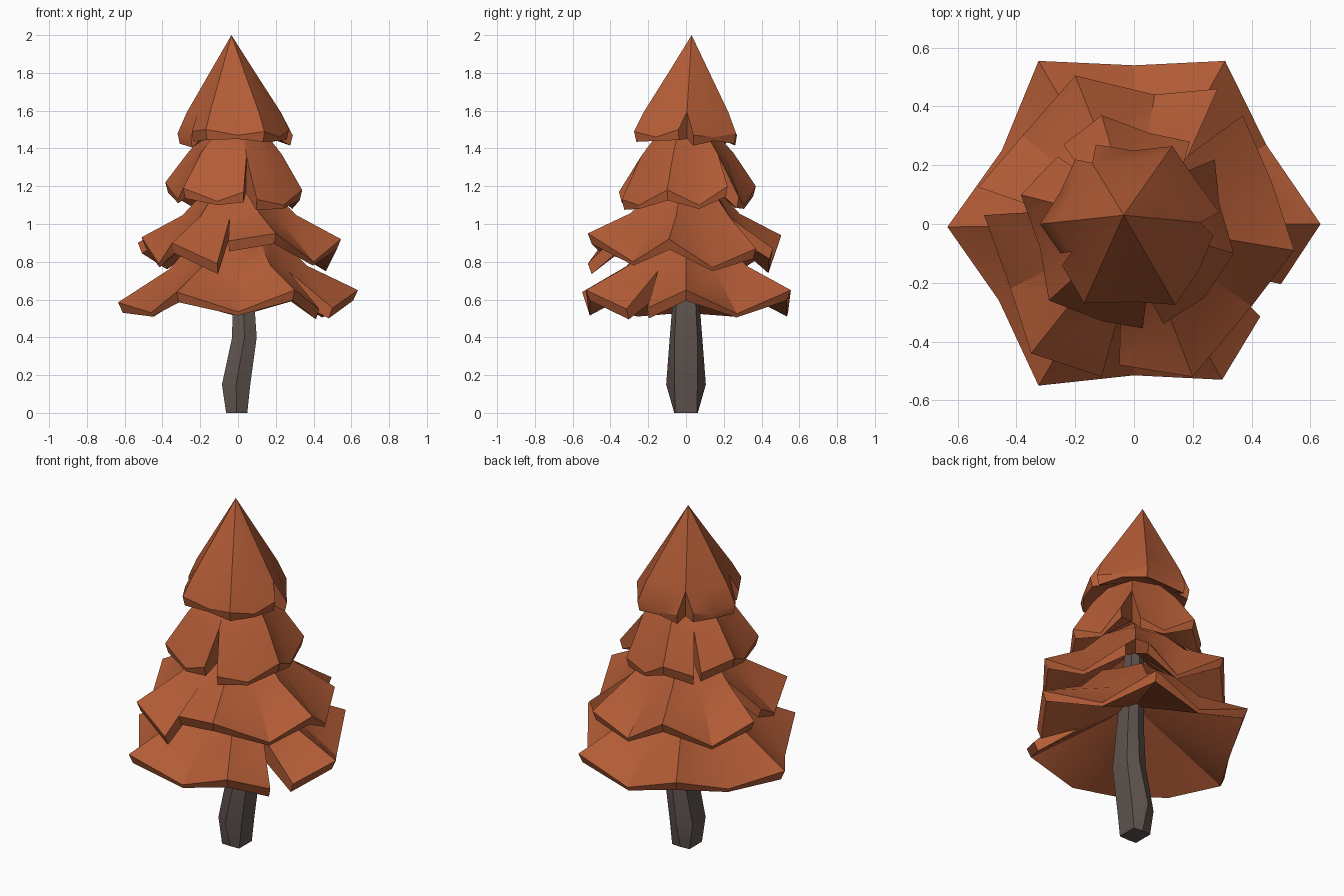
import bpy
import bmesh
import math
from mathutils import Vector

default_cube = bpy.data.objects.get("Cube")
if default_cube:
    bpy.data.objects.remove(default_cube, do_unlink=True)


def make_material(name, colour):
    material = bpy.data.materials.new(name)
    material.use_nodes = True
    material.diffuse_color = colour
    shader = material.node_tree.nodes["Principled BSDF"]
    shader.inputs["Base Color"].default_value = colour
    shader.inputs["Roughness"].default_value = 0.9
    return material


def finish(name, mesh_data, material):
    """Turn a closed bmesh into a coloured object with smooth facets."""
    bmesh.ops.recalc_face_normals(mesh_data, faces=mesh_data.faces)
    mesh = bpy.data.meshes.new(name)
    mesh_data.to_mesh(mesh)
    mesh_data.free()
    mesh.materials.append(material)
    part = bpy.data.objects.new(name, mesh)
    bpy.context.collection.objects.link(part)
    bpy.ops.object.select_all(action="DESELECT")
    part.select_set(True)
    bpy.context.view_layer.objects.active = part
    bpy.ops.object.shade_smooth_by_angle(angle=math.radians(30))


def foliage_tier(name, strips, centre, shoulder, neck, peak, roof, material):
    """Solid skirt of drooping branches; a slit opens between one strip and the next.

    shoulder and neck are the mean (radius, height) of the inner rings on top,
    roof is the height of the middle of the shallow hollow underneath."""
    bm = bmesh.new()
    axis = Vector(centre)
    rim_points = [Vector(p) for strip in strips for p in strip]
    mean_height = sum(p.z for p in rim_points) / len(rim_points)
    mean_radius = sum((p.xy - axis).length for p in rim_points) / len(rim_points)
    roof_point = Vector((*axis, roof))
    top, under = bm.verts.new((*axis, peak)), bm.verts.new(roof_point)

    def scaled(point, factor, height):
        return Vector((*(axis + (point.xy - axis) * factor), height))

    def shoulder_vertex(point):
        height = shoulder[1] + 0.3 * (point.z - mean_height)
        return bm.verts.new(scaled(point, shoulder[0] / mean_radius, height))

    def lower_point(point, is_end):
        # Branch tips and slit ends are thick, the sags between them thin
        thick = is_end or point.z > mean_height
        inset, drop = (0.96, 0.055) if thick else (0.99, 0.02)
        return scaled(point, inset, point.z - drop)

    # Neighbouring strips share the upper and lower vertex at the root of a slit
    slits, slit_lows = [], []
    for i, strip in enumerate(strips):
        middle = (Vector(strips[i - 1][-1]) + Vector(strip[0])) / 2
        slits.append(shoulder_vertex(middle))
        slit_lows.append(bm.verts.new(
            roof_point.lerp(lower_point(middle, True), shoulder[0] / mean_radius)))
    neck_of = {}

    def neck_vertex(vertex):
        if vertex not in neck_of:
            neck_of[vertex] = bm.verts.new(scaled(vertex.co, neck[0] / shoulder[0], neck[1]))
        return neck_of[vertex]

    for i, strip in enumerate(strips):
        after = (i + 1) % len(strips)
        rim = [bm.verts.new(p) for p in strip]
        low = [bm.verts.new(lower_point(v.co, v in (rim[0], rim[-1]))) for v in rim]
        inner = [slits[i]] + [shoulder_vertex(v.co) for v in rim[1:-1]] + [slits[after]]
        # Upper side
        for k in range(len(rim) - 1):
            a, b = inner[k], inner[k + 1]
            bm.faces.new((rim[k], rim[k + 1], b, a))
            bm.faces.new((a, b, neck_vertex(b), neck_vertex(a)))
            bm.faces.new((neck_vertex(a), neck_vertex(b), top))
        # Rim, slit walls and underside
        upper_edge = [slits[i]] + rim + [slits[after]]
        lower_edge = [slit_lows[i]] + low + [slit_lows[after]]
        for k in range(len(upper_edge) - 1):
            bm.faces.new((lower_edge[k], lower_edge[k + 1], upper_edge[k + 1], upper_edge[k]))
            bm.faces.new((lower_edge[k + 1], lower_edge[k], under))
    finish(name, bm, material)


def trunk(name, rings, material):
    """Bent six-sided trunk: flat sides, with a ridge down its front and back.

    Each ring is (offset, half width, corner depth, ridge depth, height)."""
    bm = bmesh.new()
    loops = []
    for offset, width, corner, ridge, height in rings:
        outline = [(width, -corner), (width, corner), (0, ridge),
                   (-width, corner), (-width, -corner), (0, -ridge)]
        loops.append([bm.verts.new((offset + x, y, height)) for x, y in outline])
    for low, high in zip(loops, loops[1:]):
        for k in range(len(low)):
            n = (k + 1) % len(low)
            bm.faces.new((low[k], low[n], high[n], high[k]))
    bm.faces.new(reversed(loops[0]))
    bm.faces.new(loops[-1])
    finish(name, bm, material)


leaf = make_material("autumn orange", (0.45, 0.107, 0.037, 1))
bark = make_material("dark bark", (0.115, 0.088, 0.078, 1))

trunk("trunk", [(-0.007, 0.056, 0.058, 0.062, 0), (-0.01, 0.075, 0.06, 0.105, 0.15),
                (0.034, 0.065, 0.06, 0.086, 0.4), (0.028, 0.057, 0.05, 0.07, 0.6),
                (0, 0.04, 0.03, 0.045, 1.1)], bark)

# Bottom tier: wide skirt with one slit at the front left
foliage_tier("bottom_branches", [[
    (0.5, -0.205, 0.555), (0.635, 0, 0.65), (0.45, 0.27, 0.525), (0.31, 0.555, 0.65),
    (0, 0.54, 0.53), (-0.325, 0.555, 0.65), (-0.45, 0.25, 0.53), (-0.635, -0.01, 0.585),
    (-0.46, -0.26, 0.53), (-0.325, -0.55, 0.64), (0, -0.515, 0.535),
    (0.3, -0.53, 0.65), (0.43, -0.315, 0.55)]],
    (0, 0), (0.33, 0.76), (0.2, 0.93), 1.03, 0.79, leaf)

# Second tier: three strips
foliage_tier("lower_middle_branches", [
    [(-0.05, -0.48, 0.91), (0.2, -0.52, 0.95), (0.4, -0.28, 0.8),
     (0.545, -0.09, 0.92), (0.47, 0.14, 0.77), (0.37, 0.37, 0.87)],
    [(0.285, 0.46, 0.87), (0.07, 0.44, 0.76), (-0.2, 0.505, 0.94),
     (-0.38, 0.3, 0.78), (-0.53, 0.125, 0.9)],
    [(-0.51, 0.03, 0.93), (-0.42, -0.22, 0.79), (-0.35, -0.44, 0.9), (-0.11, -0.52, 0.79)]],
    (0, 0), (0.29, 1.03), (0.18, 1.17), 1.3, 1.12, leaf)

# Third tier: narrower and more domed
foliage_tier("upper_middle_branches", [
    [(0.1, -0.34, 1.13), (0.24, -0.25, 1.1), (0.34, -0.1, 1.18),
     (0.29, 0.07, 1.1), (0.275, 0.22, 1.2)],
    [(0.19, 0.28, 1.14), (0.05, 0.31, 1.1), (-0.11, 0.37, 1.2), (-0.24, 0.27, 1.14)],
    [(-0.26, 0.23, 1.15), (-0.385, 0.1, 1.22), (-0.32, -0.08, 1.13),
     (-0.29, -0.26, 1.19), (-0.11, -0.33, 1.12), (0.03, -0.355, 1.17)]],
    (0, 0), (0.24, 1.36), (0.15, 1.48), 1.55, 1.32, leaf)

# Crown: leaning cone ending in a point
foliage_tier("crown", [
    [(-0.245, -0.14, 1.49), (-0.17, -0.27, 1.5), (0, -0.265, 1.47), (0.14, -0.275, 1.49),
     (0.22, -0.16, 1.46), (0.27, -0.04, 1.5)],
    [(0.29, 0.04, 1.47), (0.21, 0.15, 1.46), (0.13, 0.265, 1.48),
     (0, 0.25, 1.45), (-0.13, 0.27, 1.47)],
    [(-0.2, 0.22, 1.48), (-0.25, 0.11, 1.44), (-0.32, 0, 1.48), (-0.25, -0.1, 1.46)]],
    (-0.035, 0.03), (0.235, 1.59), (0.115, 1.8), 2, 1.55, leaf)
